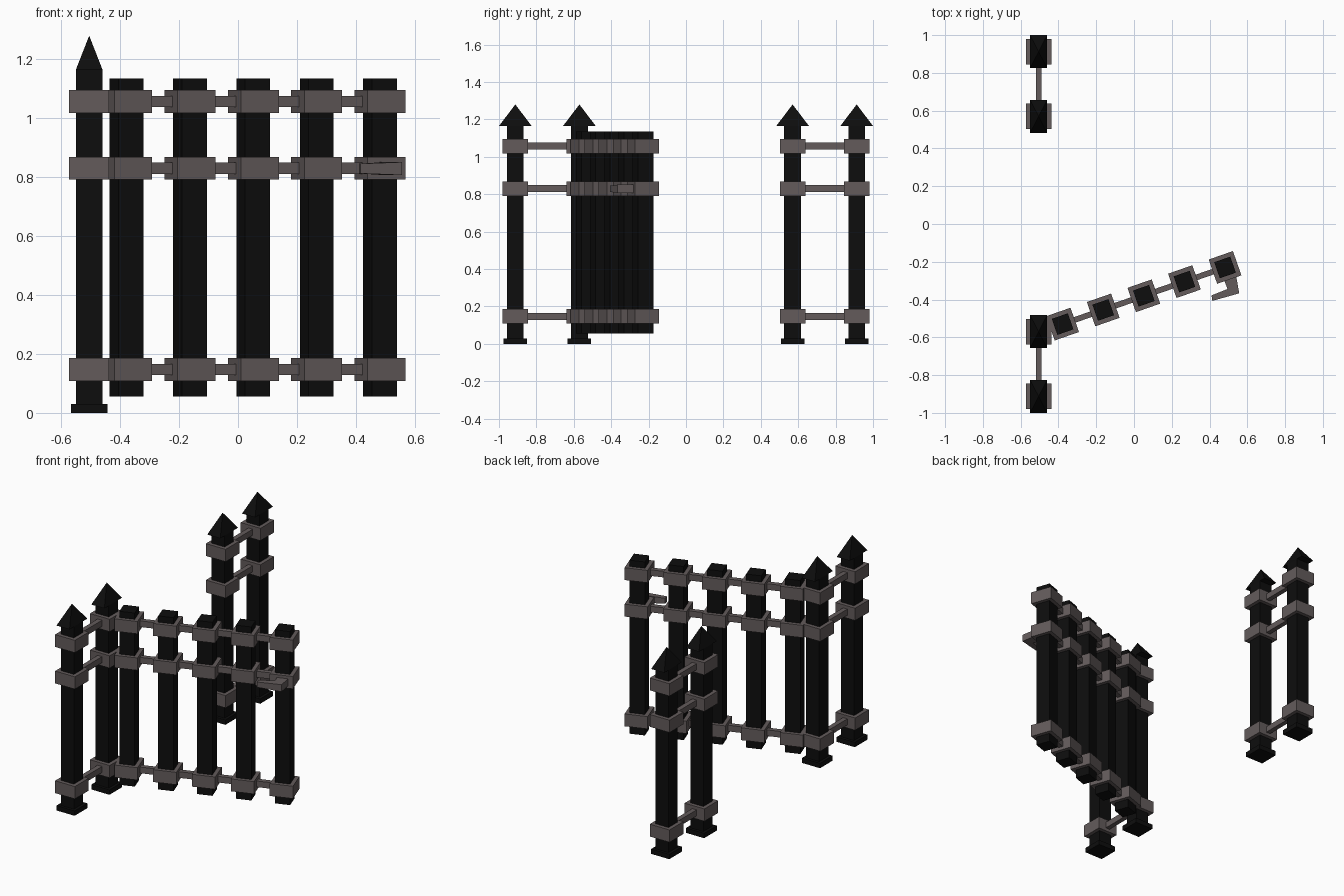
import bpy, bmesh, math
from mathutils import Matrix, Vector

if "Cube" in bpy.data.objects:
    bpy.data.objects.remove(bpy.data.objects["Cube"])


def material(name, rgb):
    m = bpy.data.materials.new(name)
    m.diffuse_color = (*rgb, 1)
    m.use_nodes = True
    m.node_tree.nodes["Principled BSDF"].inputs["Base Color"].default_value = m.diffuse_color
    return m


BLACK = material("black_iron", (0.004, 0.004, 0.004))
GREY = material("grey_iron", (0.125, 0.105, 0.105))


def finish(bm, name, mat, matrix=Matrix()):
    bmesh.ops.recalc_face_normals(bm, faces=bm.faces)
    me = bpy.data.meshes.new(name)
    bm.to_mesh(me)
    bm.free()
    me.materials.append(mat)
    ob = bpy.data.objects.new(name, me)
    ob.matrix_world = matrix
    bpy.context.collection.objects.link(ob)
    return ob


def box(name, mat, center, size, matrix=Matrix()):
    bm = bmesh.new()
    bmesh.ops.create_cube(bm, size=1)
    bmesh.ops.scale(bm, vec=size, verts=bm.verts)
    bmesh.ops.translate(bm, vec=center, verts=bm.verts)
    return finish(bm, name, mat, matrix)


def spike(name, x, y):
    bm = bmesh.new()
    base = [bm.verts.new((x + sx * 0.045, y + sy * 0.0875, 1.165))
            for sx, sy in ((-1, -1), (1, -1), (1, 1), (-1, 1))]
    tip = bm.verts.new((x, y, 1.28))
    bm.faces.new(base)
    for i in range(4):
        bm.faces.new((base[i], base[(i + 1) % 4], tip))
    finish(bm, name, BLACK)


RAIL_Z = (0.147, 0.83, 1.057)
PX = -0.505

# Fixed fence panels on both sides of the opening
for side in (-1, 1):
    for y in (0.57 * side, 0.9125 * side):
        box("post", BLACK, (PX, y, 0.5925), (0.09, 0.09, 1.145))
        box("post_foot", BLACK, (PX, y, 0.015), (0.125, 0.125, 0.03))
        spike("post_spike", PX, y)
        for z in RAIL_Z:
            box("post_collar", GREY, (PX, y, z), (0.136, 0.136, 0.077))
    for z in RAIL_Z:
        box("panel_rail", GREY, (PX, 0.741 * side, z), (0.03, 0.30, 0.038))

# Open gate, swung about 19 degrees; local x runs along the gate
step = math.hypot(0.215, 0.075)
gate = Matrix.Translation((0.052, -0.38, 0)) @ Matrix.Rotation(math.atan2(0.075, 0.215), 4, 'Z')
for i in range(-2, 3):
    box("gate_picket", BLACK, (i * step, 0, 0.595), (0.09, 0.09, 1.08), gate)
    for z in RAIL_Z:
        box("gate_collar", GREY, (i * step, 0, z), (0.136, 0.136, 0.077), gate)
        if i < 2:
            box("gate_rail", GREY, ((i + 0.5) * step, 0, z), (step - 0.1, 0.03, 0.038), gate)

# Hooked latch handle on the free end of the gate
outline = [(0.475, -0.29), (0.54, -0.27), (0.557, -0.367), (0.415, -0.407),
           (0.41, -0.378), (0.495, -0.344)]
bm = bmesh.new()
face = bm.faces.new([bm.verts.new((x, y, 0.807)) for x, y in outline])
ext = bmesh.ops.extrude_face_region(bm, geom=[face])
bmesh.ops.translate(bm, vec=(0, 0, 0.044),
                    verts=[v for v in ext["geom"] if isinstance(v, bmesh.types.BMVert)])
# Thin the free tip of the hook
for v in bm.verts:
    if v.co.x < 0.43:
        v.co.z = 0.829 + (v.co.z - 0.829) * 0.75
finish(bm, "gate_latch", GREY)
